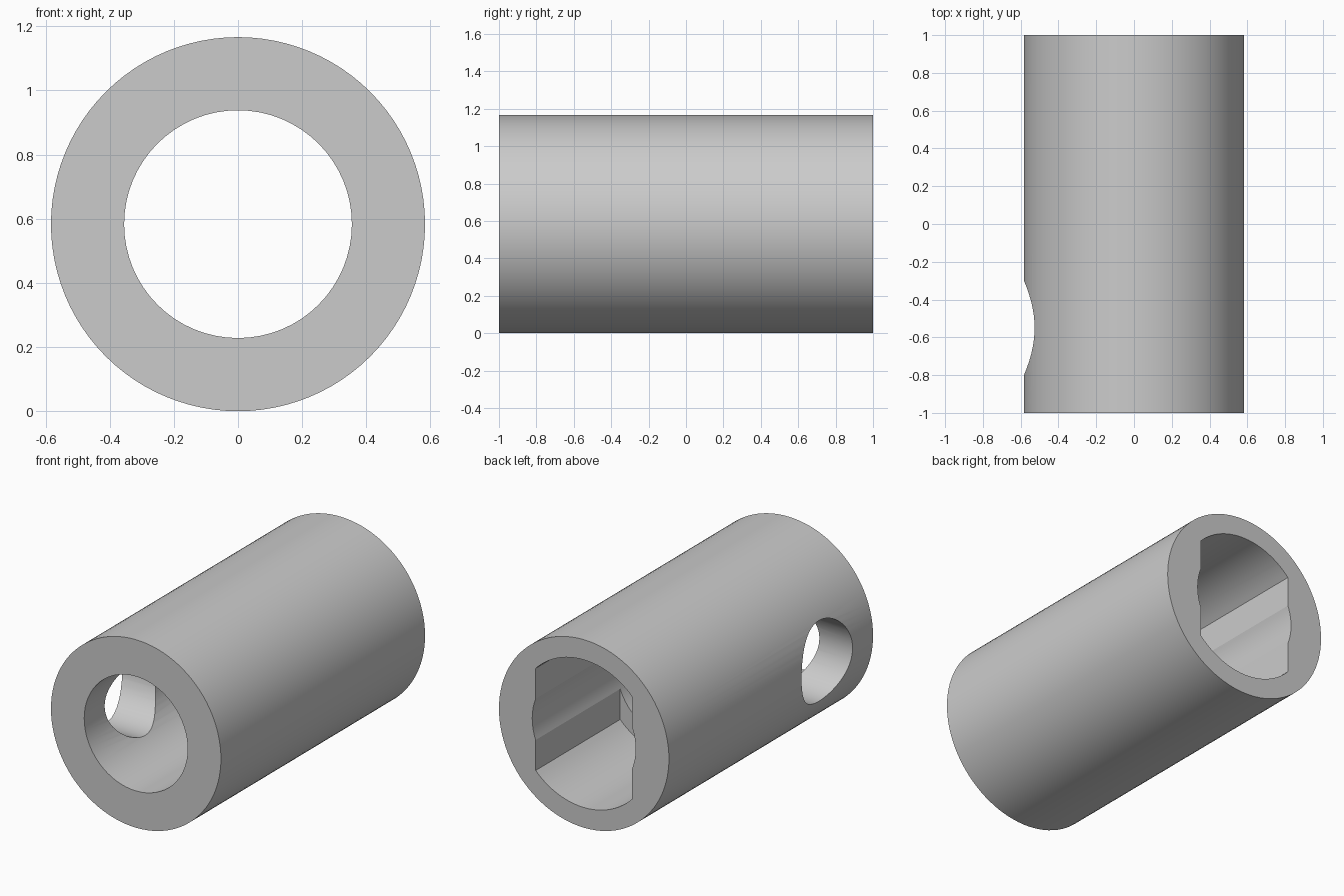
import bpy, bmesh, math
from mathutils import Vector

cube = bpy.data.objects.get("Cube")
if cube:
    bpy.data.objects.remove(cube, do_unlink=True)

R = 0.583          # outer radius, also height of the axis
BORE = 0.355       # through bore radius
SOCKET = 0.458     # rear socket radius
FLAT = 0.331       # half width between socket flats
SOCKET_END = 0.172 # y of the socket floor

grey = bpy.data.materials.new("plain_grey")
grey.use_nodes = True
colour = (0.6, 0.6, 0.6, 1)
grey.diffuse_color = colour
grey.node_tree.nodes["Principled BSDF"].inputs["Base Color"].default_value = colour


def circle(radius, n):
    return [(radius * math.cos(2 * math.pi * i / n), radius * math.sin(2 * math.pi * i / n))
            for i in range(n)]


def socket_profile(n=24):
    """Circle with its two sides cut flat."""
    a = math.acos(FLAT / SOCKET)
    arc = [a + (math.pi - 2 * a) * i / n for i in range(n + 1)]
    return [(SOCKET * math.cos(t + k), SOCKET * math.sin(t + k))
            for k in (0, math.pi) for t in arc]


def prism(name, profile, place, start, end):
    """Extrude a 2D profile from start to end; place(u, v, w) gives the position."""
    bm = bmesh.new()
    rings = [[bm.verts.new(place(u, v, w)) for u, v in profile] for w in (start, end)]
    for ring in rings:
        bm.faces.new(ring)
    n = len(profile)
    for i in range(n):
        j = (i + 1) % n
        bm.faces.new((rings[0][i], rings[0][j], rings[1][j], rings[1][i]))
    bmesh.ops.recalc_face_normals(bm, faces=bm.faces)
    mesh = bpy.data.meshes.new(name)
    bm.to_mesh(mesh)
    bm.free()
    mesh.materials.append(grey)
    obj = bpy.data.objects.new(name, mesh)
    bpy.context.collection.objects.link(obj)
    return obj


def along_y(u, v, w):
    return Vector((u, w, R + v))


def along_x(u, v, w):
    return Vector((w, u - 0.55, R + v))


# Sleeve body and the three openings
sleeve = prism("sleeve", circle(R, 96), along_y, -1, 1)
cutters = [
    prism("bore_cutter", circle(BORE, 64), along_y, -1.2, 1.2),
    prism("socket_cutter", socket_profile(), along_y, SOCKET_END, 1.1),
    prism("side_hole_cutter", circle(0.25, 64), along_x, -0.8, -0.05),
]

bpy.ops.object.select_all(action="DESELECT")
bpy.context.view_layer.objects.active = sleeve
sleeve.select_set(True)
for cutter in cutters:
    mod = sleeve.modifiers.new(cutter.name, "BOOLEAN")
    mod.operation = "DIFFERENCE"
    mod.solver = "EXACT"
    mod.object = cutter
    bpy.ops.object.modifier_apply(modifier=mod.name)
    bpy.data.objects.remove(cutter, do_unlink=True)

# Smooth curved walls, crisp rims and flats
bpy.ops.object.shade_smooth_by_angle(angle=math.radians(15))
